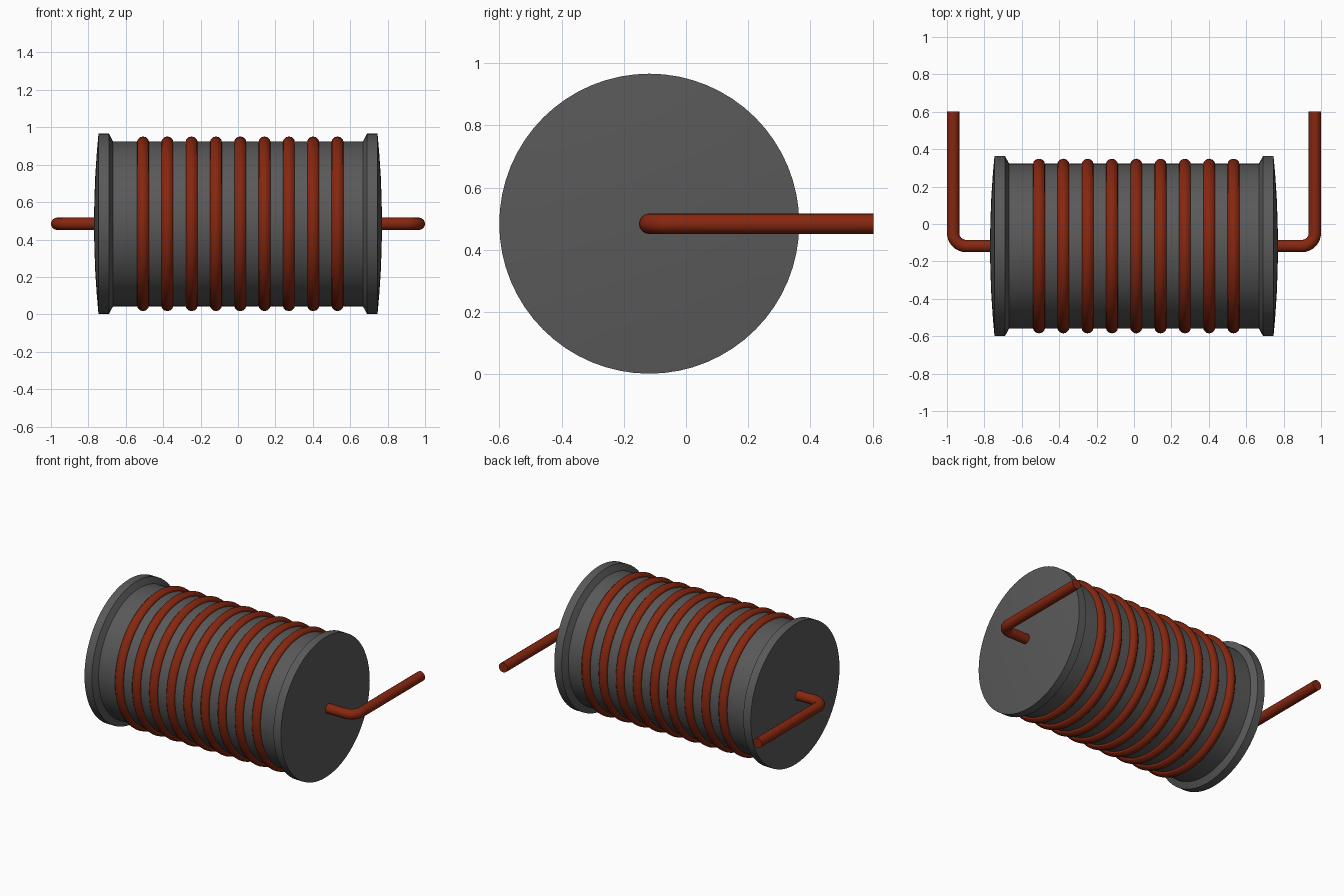
import bpy, bmesh, math
from mathutils import Vector

if "Cube" in bpy.data.objects:
    bpy.data.objects.remove(bpy.data.objects["Cube"])

CY, CZ = -0.118, 0.484      # axis of the spool, running along x
WIRE = 0.033                # wire radius


def material(name, rgb):
    m = bpy.data.materials.new(name)
    m.use_nodes = True
    m.diffuse_color = (*rgb, 1)
    m.node_tree.nodes["Principled BSDF"].inputs["Base Color"].default_value = (*rgb, 1)
    return m


grey = material("dark grey ferrite", (0.10, 0.10, 0.10))
copper = material("copper red", (0.24, 0.02, 0.005))


def finish(name, bm, mat, angle=30):
    bmesh.ops.remove_doubles(bm, verts=bm.verts, dist=1e-5)
    bmesh.ops.recalc_face_normals(bm, faces=bm.faces)
    mesh = bpy.data.meshes.new(name)
    bm.to_mesh(mesh)
    bm.free()
    mesh.materials.append(mat)
    ob = bpy.data.objects.new(name, mesh)
    bpy.context.collection.objects.link(ob)
    bpy.ops.object.select_all(action='DESELECT')
    ob.select_set(True)
    bpy.context.view_layer.objects.active = ob
    bpy.ops.object.shade_smooth_by_angle(angle=math.radians(angle))
    return ob


def lathe(name, profile, mat, closed=False, steps=64):
    """Spin an (x, radius) profile around the spool axis."""
    bm = bmesh.new()
    vs = [bm.verts.new((x, CY, CZ + r)) for x, r in profile]
    pairs = list(zip(vs, vs[1:])) + ([(vs[-1], vs[0])] if closed else [])
    edges = [bm.edges.new(p) for p in pairs]
    bmesh.ops.spin(bm, geom=vs + edges, cent=(0, CY, CZ), axis=(1, 0, 0),
                   angle=math.tau, steps=steps, use_duplicate=False)
    return finish(name, bm, mat)


def tube(name, path, radius, mat, sides=16):
    """Sweep a circle along a path lying in a horizontal plane."""
    bm = bmesh.new()
    rings = []
    for i, p in enumerate(path):
        t = (path[min(i + 1, len(path) - 1)] - path[max(i - 1, 0)]).normalized()
        side = t.cross(Vector((0, 0, 1)))
        rings.append([bm.verts.new(p + radius * (math.cos(a) * side + math.sin(a) * Vector((0, 0, 1))))
                      for a in (math.tau * k / sides for k in range(sides))])
    for a, b in zip(rings, rings[1:]):
        for k in range(sides):
            n = (k + 1) % sides
            bm.faces.new((a[k], a[n], b[n], b[k]))
    bm.faces.new(rings[0])
    bm.faces.new(rings[-1])
    return finish(name, bm, mat, 40)


# Spool core with a bevelled flange and shallow dome at each end
half = [(0.77, 0), (0.768, 0.13), (0.763, 0.26), (0.755, 0.38), (0.746, 0.482),
        (0.69, 0.482), (0.668, 0.441)]
lathe("spool_core", half + [(-x, r) for x, r in reversed(half)], grey)

# Nine wire turns
for i in range(9):
    x0 = -0.508 + 0.13 * i
    ring = [(x0 + WIRE * math.cos(math.tau * k / 12), 0.434 + WIRE * math.sin(math.tau * k / 12))
            for k in range(12)]
    lathe(f"winding_{i + 1}", ring, copper, closed=True)

# Bent leads leaving each end and running backwards
BEND, LEAD_X = 0.07, 0.967
for sign, label in ((1, "left"), (-1, "right")):
    pts = [(0.74, CY)]
    for k in range(9):
        a = -math.pi / 2 + math.pi / 2 * k / 8
        pts.append((LEAD_X - BEND + BEND * math.cos(a), CY + BEND + BEND * math.sin(a)))
    pts.append((LEAD_X, 0.602))
    tube(f"{label}_lead", [Vector((sign * x, y, CZ)) for x, y in pts], WIRE, copper)
